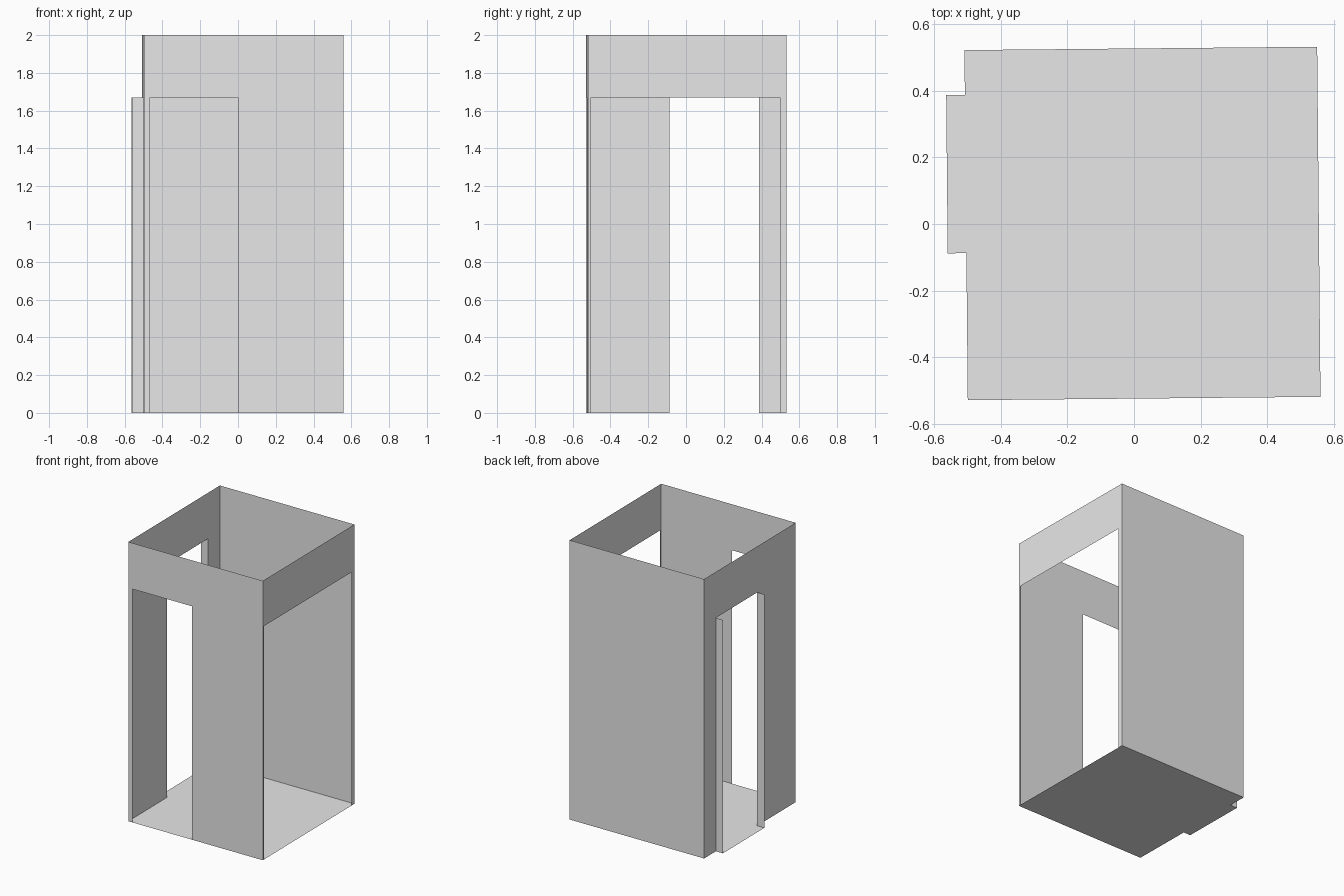
import bpy
from mathutils import Matrix, Vector

cube = bpy.data.objects.get("Cube")
if cube:
    bpy.data.objects.remove(cube, do_unlink=True)

# Single matte grey
grey = bpy.data.materials.new("plain grey")
grey.use_nodes = True
grey.diffuse_color = (0.8, 0.8, 0.8, 1)
grey.node_tree.nodes["Principled BSDF"].inputs["Base Color"].default_value = (0.8, 0.8, 0.8, 1)

HX, HY, TOP, HEAD = 0.529, 0.525, 2.0, 1.671   # half width, half depth, wall and opening heights
DOOR = (-0.084, 0.391)                         # side doorway, along y
PORCH = -0.585                                 # outer edge of the side doorway reveal
PLACE = Matrix.Translation((0.0254, 0.0016, 0)) @ Matrix.Rotation(0.0095, 4, "Z")


def sheet(name, points, facing):
    """One flat polygon, wound so that it faces the given direction."""
    mesh = bpy.data.meshes.new(name)
    mesh.from_pydata(points, [], [list(range(len(points)))])
    mesh.update()
    if mesh.polygons[0].normal.dot(Vector(facing)) < 0:
        mesh.flip_normals()
    mesh.transform(PLACE)
    mesh.materials.append(grey)
    obj = bpy.data.objects.new(name, mesh)
    bpy.context.collection.objects.link(obj)


def wall(name, half, to_3d, facing, opening=None):
    """Wall sheet of full height, with an optional opening that starts at the floor."""
    outline = [(-half, 0), (-half, TOP), (half, TOP), (half, 0)]
    if opening:
        a, b = opening
        outline += [(b, 0), (b, HEAD), (a, HEAD), (a, 0)]
    sheet(name, [to_3d(u, z) for u, z in outline], facing)


# Four walls
wall("back_wall", HX, lambda u, z: (u, HY, z), (0, 1, 0))
wall("front_wall", HX, lambda u, z: (u, -HY, z), (0, -1, 0), (-0.497, -0.03))
wall("left_wall", HY, lambda u, z: (HX, u, z), (1, 0, 0), (-0.51, 0.49))
wall("right_wall", HY, lambda u, z: (-HX, u, z), (-1, 0, 0), DOOR)

# Floor with a threshold reaching out through the side doorway
sheet("floor", [(x, y, 0) for x, y in (
    (-HX, -HY), (HX, -HY), (HX, HY), (-HX, HY),
    (-HX, DOOR[1]), (PORCH, DOOR[1]), (PORCH, DOOR[0]), (-HX, DOOR[0]))], (0, 0, 1))

# Door jambs projecting outwards
for name, y, side in (("front_jamb", DOOR[0], 1), ("back_jamb", DOOR[1], -1)):
    sheet(name, [(-HX, y, 0), (PORCH, y, 0), (PORCH, y, HEAD), (-HX, y, HEAD)], (0, side, 0))
